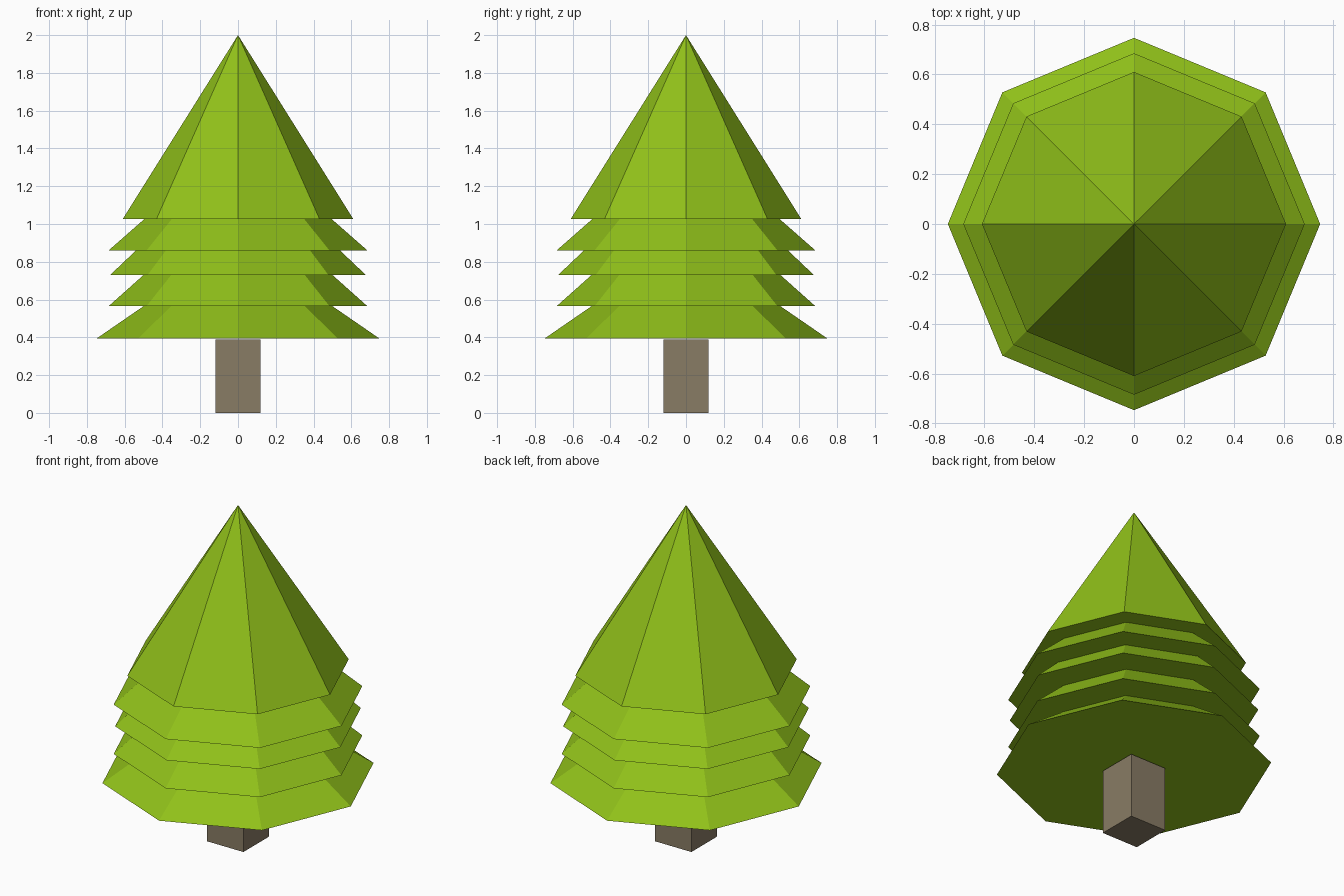
import bpy, bmesh
from math import cos, sin, pi

if "Cube" in bpy.data.objects:
    bpy.data.objects.remove(bpy.data.objects["Cube"])

SIDES = 8


def material(name, rgb):
    m = bpy.data.materials.new(name)
    m.diffuse_color = (*rgb, 1)
    m.use_nodes = True
    m.node_tree.nodes["Principled BSDF"].inputs["Base Color"].default_value = m.diffuse_color
    return m


def finish(bm, name, mat):
    bmesh.ops.recalc_face_normals(bm, faces=bm.faces)
    mesh = bpy.data.meshes.new(name)
    bm.to_mesh(mesh)
    bm.free()
    mesh.materials.append(mat)
    obj = bpy.data.objects.new(name, mesh)
    bpy.context.collection.objects.link(obj)
    return obj


green = material("needles", (0.28, 0.53, 0.01))
brown = material("bark", (0.25, 0.20, 0.13))

# Foliage: octagonal lathe of (radius, height), one skirt per pair
profile = [
    (0.747, 0.395), (0.50, 0.565),
    (0.685, 0.565), (0.50, 0.73),
    (0.677, 0.73), (0.54, 0.86),
    (0.685, 0.86), (0.495, 1.027),
    (0.61, 1.027),
]
bm = bmesh.new()
rings = [[bm.verts.new((r * cos(2 * pi * i / SIDES), r * sin(2 * pi * i / SIDES), z))
          for i in range(SIDES)] for r, z in profile]
tip = bm.verts.new((0, 0, 2))
bm.faces.new(rings[0])
for i in range(SIDES):
    j = (i + 1) % SIDES
    for lo, hi in zip(rings, rings[1:]):
        bm.faces.new((lo[i], lo[j], hi[j], hi[i]))
    bm.faces.new((rings[-1][i], rings[-1][j], tip))
finish(bm, "foliage", green)

# Trunk: square post
bm = bmesh.new()
bmesh.ops.create_cube(bm, size=1)
bmesh.ops.translate(bm, verts=bm.verts, vec=(0, 0, 0.5))
bmesh.ops.scale(bm, verts=bm.verts, vec=(0.24, 0.24, 0.388))
finish(bm, "trunk", brown)
